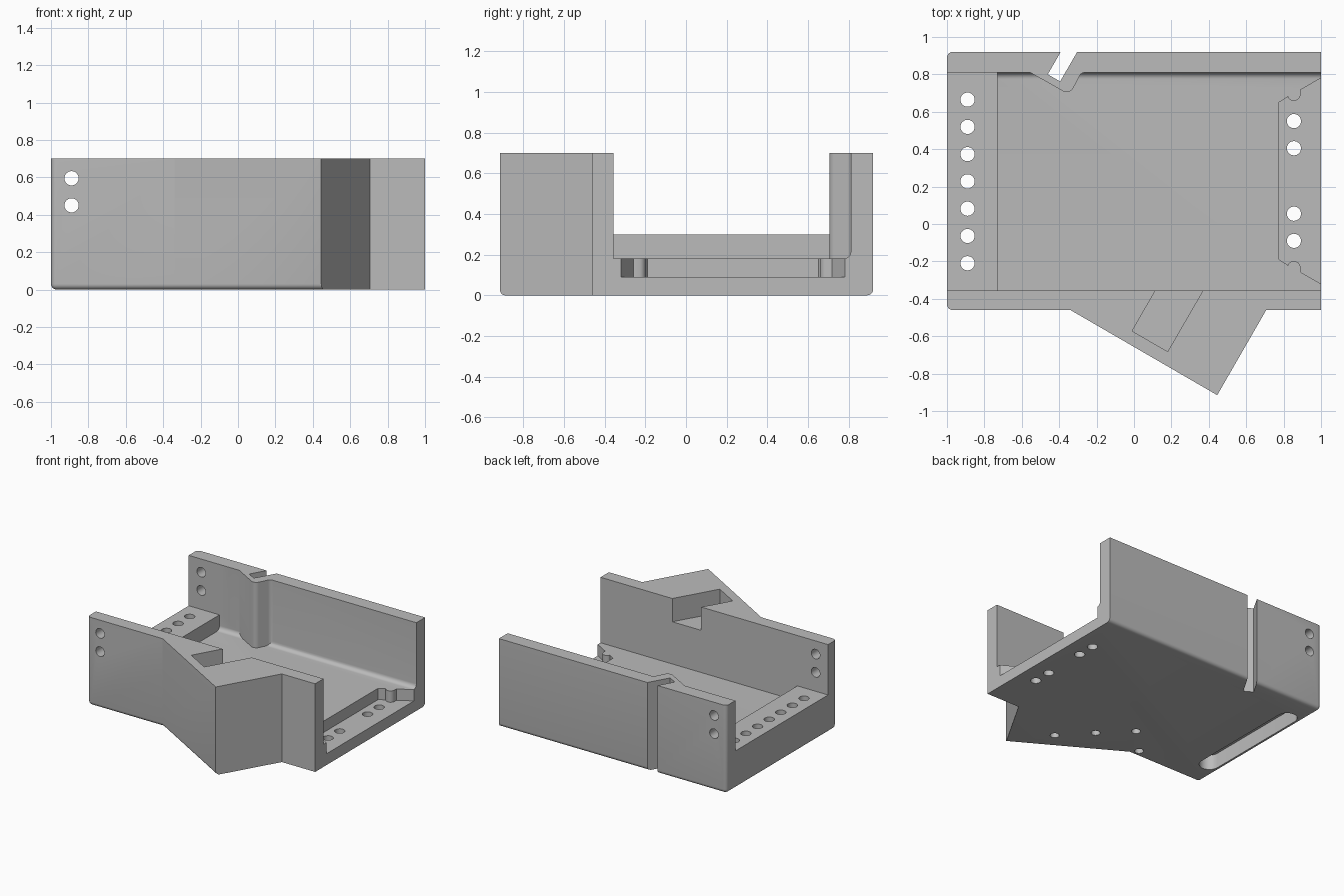
import bpy, bmesh
from math import cos, sin, pi, radians
from mathutils import Vector

if "Cube" in bpy.data.objects:
    bpy.data.objects.remove(bpy.data.objects["Cube"], do_unlink=True)

grey = bpy.data.materials.new("plain grey")
grey.use_nodes = True
grey.diffuse_color = (0.5, 0.5, 0.5, 1)
grey.node_tree.nodes["Principled BSDF"].inputs["Base Color"].default_value = (0.5, 0.5, 0.5, 1)


def prism(name, outline, low, high, axis="z"):
    """Extrude a 2D outline between two positions along an axis."""
    place = {"x": lambda a, b, c: (c, a, b),
             "y": lambda a, b, c: (a, c, b),
             "z": lambda a, b, c: (a, b, c)}[axis]
    bm = bmesh.new()
    face = bm.faces.new([bm.verts.new(place(a, b, low)) for a, b in outline])
    ext = bmesh.ops.extrude_face_region(bm, geom=[face])
    moved = [v for v in ext["geom"] if isinstance(v, bmesh.types.BMVert)]
    bmesh.ops.translate(bm, verts=moved, vec=Vector(place(0, 0, high - low)))
    bmesh.ops.recalc_face_normals(bm, faces=bm.faces)
    mesh = bpy.data.meshes.new(name)
    bm.to_mesh(mesh)
    bm.free()
    mesh.materials.append(grey)
    obj = bpy.data.objects.new(name, mesh)
    bpy.context.collection.objects.link(obj)
    return obj


def arc(cx, cy, r, start, end, steps=8):
    angles = [radians(start + (end - start) * i / steps) for i in range(steps + 1)]
    return [(cx + r * cos(a), cy + r * sin(a)) for a in angles]


def circle(cx, cy, r):
    return arc(cx, cy, r, 0, 360, 32)[:-1]


def rect(a0, a1, b0, b1):
    return [(a0, b0), (a1, b0), (a1, b1), (a0, b1)]


def cut(target, cutter):
    """Subtract the cutter and remove it."""
    cutter.hide_render = True
    mod = target.modifiers.new("cut", "BOOLEAN")
    mod.operation, mod.solver, mod.object = "DIFFERENCE", "EXACT", cutter
    bpy.context.view_layer.objects.active = target
    bpy.ops.object.modifier_apply(modifier=mod.name)
    bpy.data.objects.remove(cutter, do_unlink=True)


# Solid block with the angled buttress on the front
FRONT, BACK, INNER_F, INNER_B = -0.46, 0.92, -0.355, 0.81
body = prism("mitre_box_body",
             [(-1, FRONT), (-0.34, FRONT), (0.445, -0.915), (0.707, FRONT),
              (1, FRONT), (1, BACK), (-1, BACK)], 0, 0.7)

# Round the bottom edges and the two upright edges at the left end
bm = bmesh.new()
bm.from_mesh(body.data)
edges = []
for e in bm.edges:
    a, b = (v.co for v in e.verts)
    mid = (a + b) / 2
    upright = abs(a.z - b.z) > 0.1
    if upright and mid.x < -0.9:
        edges.append(e)
    elif mid.z < 0.01 and (mid.x < 0.2 and (mid.y > 0.9 or mid.y < 0.5)):
        edges.append(e)
bmesh.ops.bevel(bm, geom=edges, offset=0.03, segments=5, profile=0.5, affect="EDGES")
bm.to_mesh(body.data)
bm.free()

# Main channel, leaving a full-height rib on the back wall
r = 0.035
channel = prism("channel_cutter",
                [(INNER_F, 0.18)] + arc(INNER_B - r, 0.18 + r, r, -90, 0)
                + [(INNER_B, 1), (INNER_F, 1)], -0.73, 1.2, "x")
rib = prism("rib_cutter",
            [(-0.58, 0.9), (-0.58, 0.824)] + arc(-0.36, 0.745, 0.04, 240, 330)
            + arc(-0.262, 0.777, 0.033, 150, 90, 5) + [(-0.262, 0.9)], -0.5, 1.5)
cut(channel, rib)
cut(body, channel)

# Raised ledge at the left end
cut(body, prism("ledge_cutter", rect(INNER_F, INNER_B, 0.3, 1), -1.2, -0.72, "x"))

# Flared pocket at the right end with a rounded nub on each side
MID = 0.23
half = [(0.775, 0.42), (0.822, 0.449)] + arc(0.855, 0.463, 0.035, 190, 350) + [(0.89, 0.487), (1.1, 0.608)]
pocket = [(x, MID + d) for x, d in half] + [(x, MID - d) for x, d in reversed(half)]
cut(body, prism("pocket_cutter", pocket, 0.09, 0.25))

# Angled saw slot through the back wall, and shallow slot in the buttress
cut(body, prism("back_slot_cutter",
                [(-0.395, 0.762), (-0.461, 0.8), (-0.363, 0.97), (-0.275, 0.97)], -0.2, 1))
cut(body, prism("front_slot_cutter",
                [(-0.01, -0.572), (0.18, -0.682), (0.398, -0.305), (0.144, -0.305)], 0.515, 1))

# Long rounded groove under the ledge
LEDGE_X = -0.89
cut(body, prism("groove_cutter",
                arc(LEDGE_X, 0.665, 0.075, 0, 180, 12) + arc(LEDGE_X, -0.21, 0.075, 180, 360, 12),
                -0.2, 0.12))

# Upright holes: ledge row, pocket group, blind holes underneath
HOLE = 0.038
for i in range(7):
    cut(body, prism("hole_cutter", circle(LEDGE_X, 0.665 - i * 0.1458, HOLE), -0.2, 1))
for y in (0.55, 0.405, 0.055, -0.09):
    cut(body, prism("hole_cutter", circle(0.855, y, HOLE), -0.2, 1))
for x, y in ((0.24, -0.61), (0.035, -0.392), (-0.175, -0.186), (-0.375, -0.39)):
    cut(body, prism("hole_cutter", circle(x, y, 0.033), -0.2, 0.1))

# Cross holes through both walls
for z in (0.595, 0.45):
    cut(body, prism("hole_cutter", circle(LEDGE_X, z, HOLE), -1, 1.2, "y"))

bpy.ops.object.select_all(action="DESELECT")
body.select_set(True)
bpy.context.view_layer.objects.active = body
bpy.ops.object.shade_smooth_by_angle(angle=radians(30))
